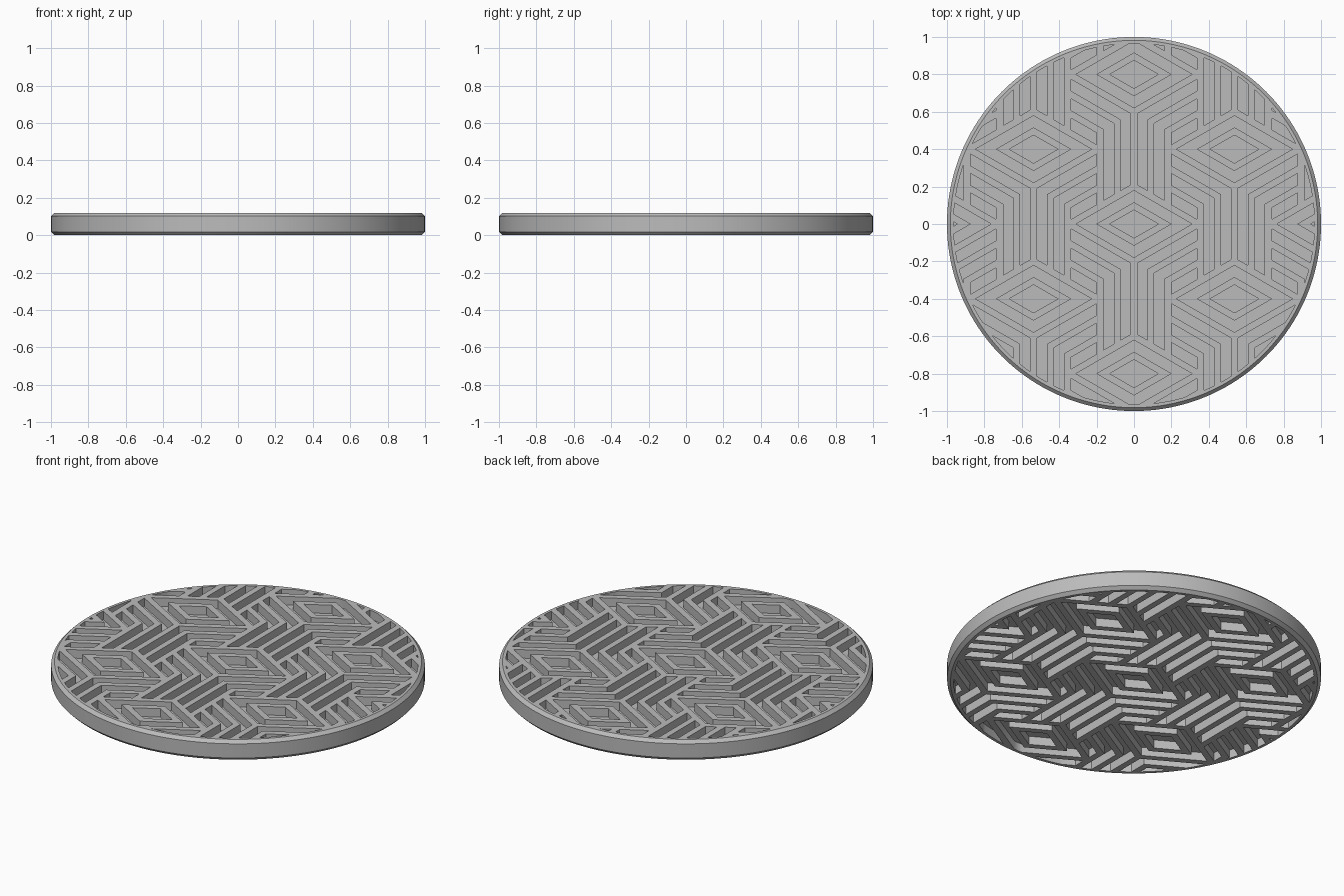
import bpy, bmesh, math

if "Cube" in bpy.data.objects:
    bpy.data.objects.remove(bpy.data.objects["Cube"])

HEIGHT, DEPTH = 0.12, 0.05          # disc thickness, pocket depth
DX, DY = 0.537, 0.4                 # spacing of the diamond lattice
PITCH, HALF = 0.09, 0.027           # stripe pitch, half a slot
SIDE, BAND = DX - 0.2, 0.2          # where slanted slots stop
POCKET, RING = 0.065, 0.128         # distances from the diamond's centre
T, C = math.tan(math.pi / 6), math.cos(math.pi / 6)


def link(name, bm):
    mesh = bpy.data.meshes.new(name)
    bm.to_mesh(mesh)
    bm.free()
    obj = bpy.data.objects.new(name, mesh)
    bpy.context.collection.objects.link(obj)
    return obj


def cylinder(bm, radius, z0, z1):
    ret = bmesh.ops.create_cone(bm, cap_ends=True, segments=160,
                                radius1=radius, radius2=radius, depth=z1 - z0)
    bmesh.ops.translate(bm, verts=ret["verts"], vec=(0, 0, (z0 + z1) / 2))


def diamond(d):
    return [(2 * d, 0), (0, d / C), (-2 * d, 0), (0, -d / C)]


def slope(d, x):
    return T * x - d / C


def cell_slots():
    """Flat outlines of all slots belonging to one diamond."""
    shapes = [diamond(POCKET)]
    inner, outer = diamond(RING - HALF), diamond(RING + HALF)
    for i in range(4):
        j = (i + 1) % 4
        shapes.append([outer[i], outer[j], inner[j], inner[i]])
    half = []
    # slots that bend from the slanted arms into the vertical band
    for k in (1, 2):
        a, b = RING + k * PITCH - HALF, RING + k * PITCH + HALF
        v0, v1 = (k - 0.5) * PITCH - HALF, (k - 0.5) * PITCH + HALF
        stop = (RING + PITCH - HALF) / C - 2 * DY
        half.append([(SIDE, slope(a, SIDE)), (v0, slope(a, v0)),
                     (v0, stop - T * v0), (v1, stop - T * v1),
                     (v1, slope(b, v1)), (SIDE, slope(b, SIDE))])
    # short slanted slot beside the vertical band
    a, b = RING + 3 * PITCH - HALF, RING + 3 * PITCH + HALF
    half.append([(BAND, slope(a, BAND)), (BAND, slope(b, BAND)),
                 (SIDE, slope(b, SIDE)), (SIDE, slope(a, SIDE))])
    for s in half:
        shapes += [s, [(-x, y) for x, y in s]]
    return shapes


def slot_cutter(name, z0, z1):
    bm = bmesh.new()
    for i in range(-2, 3):
        for j in range(-3, 5):
            if (i + j) % 2:
                continue
            for s in cell_slots():
                pts = [(x + i * DX, y + j * DY) for x, y in s]
                if min(math.hypot(*p) for p in pts) < 1.0:
                    bm.faces.new([bm.verts.new((x, y, z0)) for x, y in pts])
    bmesh.ops.remove_doubles(bm, verts=bm.verts, dist=0.0005)
    ret = bmesh.ops.extrude_face_region(bm, geom=bm.faces[:],
                                        use_keep_orig=True)
    top = [g for g in ret["geom"] if isinstance(g, bmesh.types.BMVert)]
    bmesh.ops.translate(bm, verts=top, vec=(0, 0, z1 - z0))
    bmesh.ops.recalc_face_normals(bm, faces=bm.faces)
    return link(name, bm)


def boolean(obj, tool, operation):
    mod = obj.modifiers.new(operation.title(), 'BOOLEAN')
    mod.object, mod.operation, mod.solver = tool, operation, 'EXACT'
    deps = bpy.context.evaluated_depsgraph_get()
    mesh = bpy.data.meshes.new_from_object(obj.evaluated_get(deps))
    obj.modifiers.clear()
    obj.data = mesh
    bpy.data.objects.remove(tool)


# disc with chamfered rims
bm = bmesh.new()
cylinder(bm, 1.0, 0, HEIGHT)
rims = [e for e in bm.edges if abs(e.verts[0].co.z - e.verts[1].co.z) < 1e-5]
bmesh.ops.bevel(bm, geom=rims, offset=0.018, segments=1, affect='EDGES')
coaster = link("coaster", bm)

# pockets in the top and the underside, kept inside the border
for z0, z1 in ((HEIGHT - DEPTH, HEIGHT + 0.05), (-0.05, DEPTH)):
    cutter = slot_cutter("slot_cutter", z0, z1)
    bm = bmesh.new()
    cylinder(bm, 0.965, -0.2, 0.4)
    boolean(cutter, link("border_cutter", bm), 'INTERSECT')
    boolean(coaster, cutter, 'DIFFERENCE')

# colour and shading
grey = bpy.data.materials.new("grey")
grey.use_nodes = True
colour = (0.5, 0.5, 0.5, 1)
grey.diffuse_color = colour
grey.node_tree.nodes["Principled BSDF"].inputs["Base Color"].default_value = colour
coaster.data.materials.clear()
coaster.data.materials.append(grey)

bpy.context.view_layer.objects.active = coaster
coaster.select_set(True)
bpy.ops.object.shade_smooth_by_angle(angle=math.radians(30))
